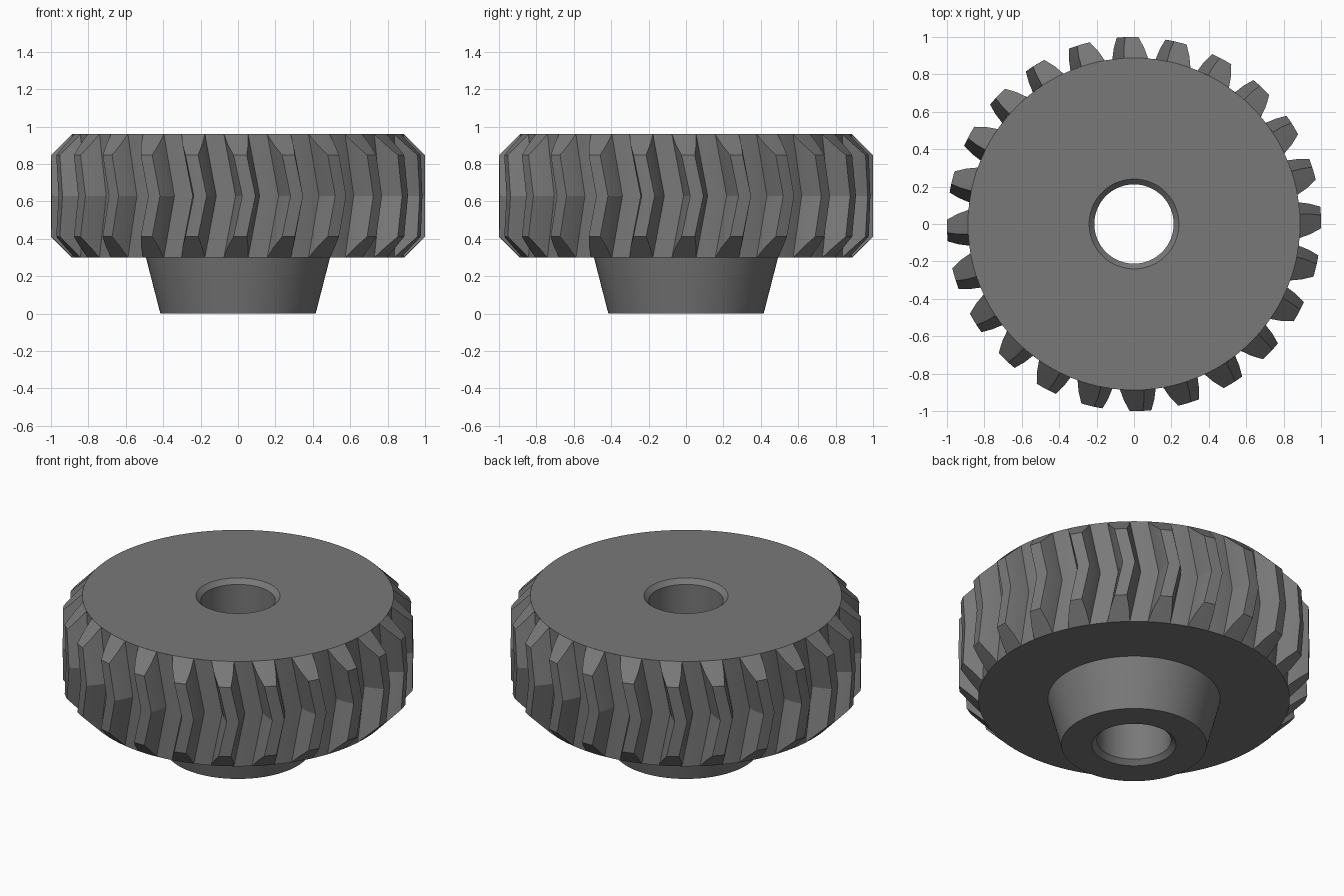
import bpy, bmesh, math

cube = bpy.data.objects.get("Cube")
if cube:
    bpy.data.objects.remove(cube)

TEETH = 24
PITCH = math.tau / TEETH
Z_LOW, Z_HIGH = 0.30, 0.96
Z_MID = (Z_LOW + Z_HIGH) / 2
ROOT, TIP = 0.888, 1.0
CHAMFER = TIP - ROOT
START, TWIST = -0.012, 0.07      # tooth angle at the faces, and its shift at mid height

steel = bpy.data.materials.new("steel grey")
steel.use_nodes = True
grey = (0.19, 0.19, 0.19, 1)
steel.diffuse_color = grey
steel.node_tree.nodes["Principled BSDF"].inputs["Base Color"].default_value = grey


def make_object(name, bm, angle):
    bmesh.ops.remove_doubles(bm, verts=bm.verts, dist=0.0005)
    bmesh.ops.recalc_face_normals(bm, faces=bm.faces)
    mesh = bpy.data.meshes.new(name)
    bm.to_mesh(mesh)
    bm.free()
    mesh.materials.append(steel)
    obj = bpy.data.objects.new(name, mesh)
    bpy.context.collection.objects.link(obj)
    bpy.ops.object.select_all(action="DESELECT")
    bpy.context.view_layer.objects.active = obj
    obj.select_set(True)
    bpy.ops.object.shade_smooth_by_angle(angle=math.radians(angle))
    return obj


def skin(bm, rings, closed=False):
    """Join equal rings of vertices with quads."""
    pairs = list(zip(rings, rings[1:]))
    if closed:
        pairs.append((rings[-1], rings[0]))
    for a, b in pairs:
        for i in range(len(a)):
            j = (i + 1) % len(a)
            bm.faces.new((a[i], a[j], b[j], b[i]))


def half_width(r):
    """Half angle of a tooth, narrowing with a slight bulge toward the tip."""
    t = (r - ROOT) / CHAMFER
    return 0.073 - 0.024 * t - 0.014 * t * t


# Toothed rim: chevron teeth with chamfered ends
def tooth_ring(bm, z):
    limit = min(TIP, ROOT + min(z - Z_LOW, Z_HIGH - z))
    twist = START + TWIST * (1 - abs(z - Z_MID) / (Z_HIGH - Z_MID))
    radii = [min(r, limit) for r in (ROOT, ROOT + CHAMFER / 2, TIP)]
    outline = [(r, -half_width(r)) for r in radii] + [(limit, 0)]
    outline += [(r, half_width(r)) for r in reversed(radii)]
    base = half_width(ROOT)
    gap = PITCH - 2 * base
    outline += [(ROOT, base + gap * f) for f in (1 / 3, 2 / 3)]
    ring = []
    for k in range(TEETH):
        for r, a in outline:
            a += k * PITCH + twist
            ring.append(bm.verts.new((r * math.cos(a), r * math.sin(a), z)))
    return ring


bm = bmesh.new()
half = CHAMFER / 2
levels = [Z_LOW, Z_LOW + half, Z_LOW + CHAMFER, Z_MID,
          Z_HIGH - CHAMFER, Z_HIGH - half, Z_HIGH]
skin(bm, [tooth_ring(bm, z) for z in levels])
bmesh.ops.dissolve_degenerate(bm, edges=bm.edges, dist=0.0005)
make_object("toothed_rim", bm, 15)

# Gear faces, tapered hub and chamfered bore, turned from one profile
profile = [(ROOT, Z_HIGH), (0.24, Z_HIGH), (0.212, Z_HIGH - 0.028),
           (0.212, 0.028), (0.24, 0), (0.415, 0), (0.492, Z_LOW), (ROOT, Z_LOW)]
SIDES = 120
bm = bmesh.new()
rings = []
for r, z in profile:
    rings.append([bm.verts.new((r * math.cos(math.tau * i / SIDES),
                                r * math.sin(math.tau * i / SIDES), z))
                  for i in range(SIDES)])
skin(bm, rings)
# An open sheet: the first face lies on top, so make it look up
body = make_object("gear_body", bm, 30)
if body.data.polygons[0].normal.z < 0:
    body.data.flip_normals()
